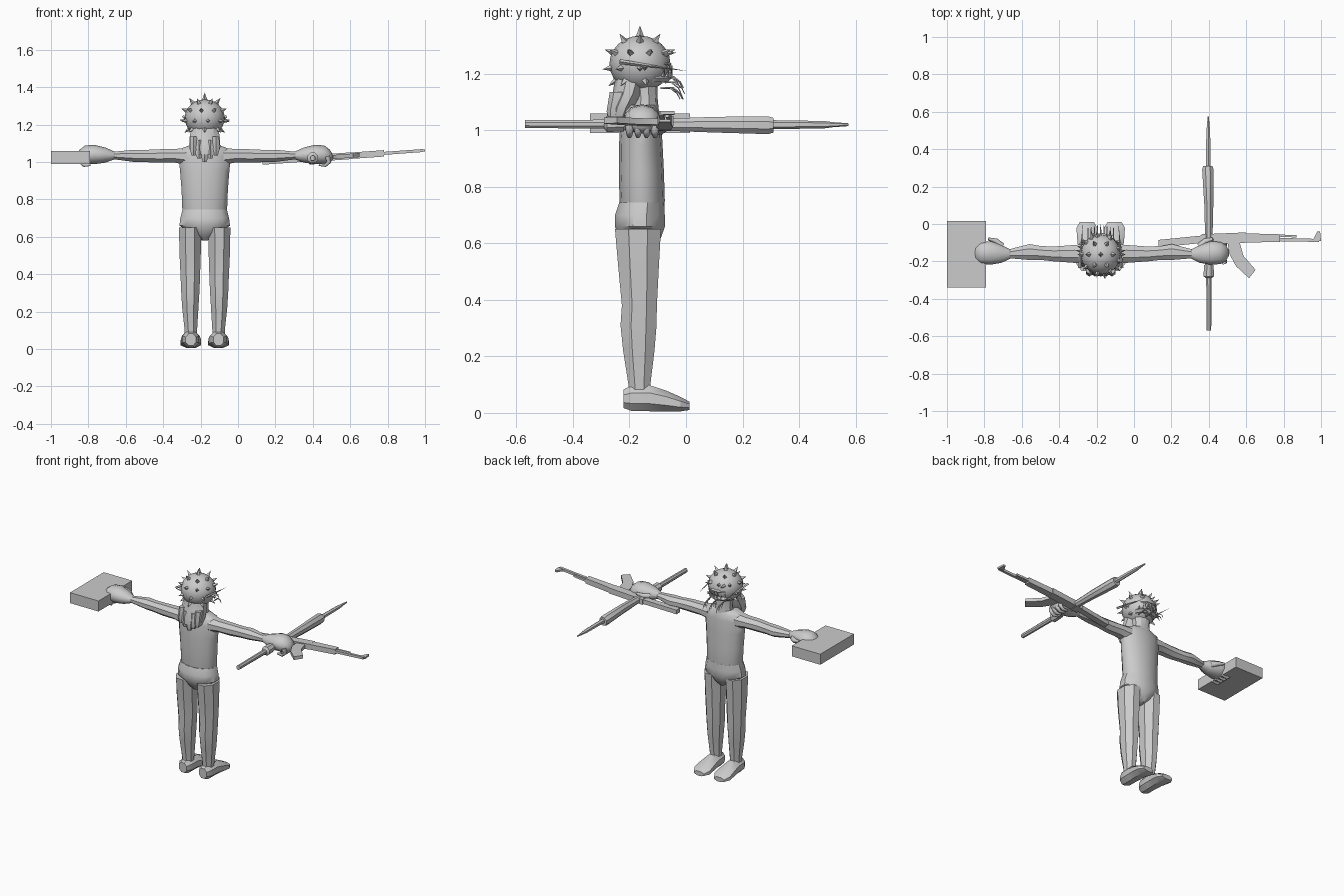
import bpy, bmesh, math
from mathutils import Vector

if "Cube" in bpy.data.objects:
    bpy.data.objects.remove(bpy.data.objects["Cube"])

GREY = bpy.data.materials.new("plain grey")
GREY.use_nodes = True
tone = (0.6, 0.6, 0.6, 1)
GREY.diffuse_color = tone
GREY.node_tree.nodes["Principled BSDF"].inputs["Base Color"].default_value = tone

CX, CY = -0.178, -0.16      # body axis
HEAD = Vector((CX, -0.163, 1.235))


def finish(name, bm, angle=30):
    bmesh.ops.recalc_face_normals(bm, faces=bm.faces)
    mesh = bpy.data.meshes.new(name)
    bm.to_mesh(mesh)
    bm.free()
    ob = bpy.data.objects.new(name, mesh)
    bpy.context.collection.objects.link(ob)
    mesh.materials.append(GREY)
    bpy.ops.object.select_all(action="DESELECT")
    ob.select_set(True)
    bpy.context.view_layer.objects.active = ob
    bpy.ops.object.shade_smooth_by_angle(angle=math.radians(angle))
    return ob


def loft(name, axis, sections, n=8, angle=30, turn=0.5):
    """Sections: position on axis, centre of the two other axes, their radii."""
    bm = bmesh.new()
    rings = []
    for t, a, b, ra, rb in sections:
        ring = []
        for i in range(n):
            w = 2 * math.pi * (i + turn) / n
            p = [a + ra * math.cos(w), b + rb * math.sin(w)]
            p.insert("xyz".index(axis), t)
            ring.append(bm.verts.new(p))
        rings.append(ring)
    for lo, hi in zip(rings, rings[1:]):
        for i in range(n):
            j = (i + 1) % n
            bm.faces.new((lo[i], lo[j], hi[j], hi[i]))
    bm.faces.new(rings[0])
    bm.faces.new(rings[-1])
    return finish(name, bm, angle)


def plate(name, outline, z, thick, slope=0.0):
    """Flat outline in plan, given thickness, rising along x by slope."""
    bm = bmesh.new()
    low = [bm.verts.new((x, y, z + slope * x - thick / 2)) for x, y in outline]
    top = [bm.verts.new((x, y, z + slope * x + thick / 2)) for x, y in outline]
    bm.faces.new(low)
    bm.faces.new(top)
    for i in range(len(low)):
        j = (i + 1) % len(low)
        bm.faces.new((low[i], low[j], top[j], top[i]))
    return finish(name, bm)


def cone(name, base, tip, r, n=4):
    base, tip = Vector(base), Vector(tip)
    d = tip - base
    bm = bmesh.new()
    bmesh.ops.create_cone(bm, cap_ends=True, segments=n, radius1=r, radius2=0, depth=d.length)
    bmesh.ops.rotate(bm, verts=bm.verts, matrix=d.to_track_quat("Z", "Y").to_matrix())
    bmesh.ops.translate(bm, verts=bm.verts, vec=(base + tip) / 2)
    return finish(name, bm)


def strand(name, points, r):
    curve = bpy.data.curves.new(name, "CURVE")
    curve.dimensions = "3D"
    curve.bevel_depth = r
    curve.bevel_resolution = 1
    curve.use_fill_caps = True
    s = curve.splines.new("POLY")
    s.points.add(len(points) - 1)
    for k, (p, q) in enumerate(zip(s.points, points)):
        p.co = (*q, 1)
        p.radius = 1 - 0.6 * k / (len(points) - 1)
    curve.materials.append(GREY)
    bpy.context.collection.objects.link(bpy.data.objects.new(name, curve))


# Torso, pelvis and neck
loft("torso", "z", [(0.70, CX, -.155, .11, .075), (0.75, CX, -.155, .123, .08),
                    (0.85, CX, -.158, .127, .08), (0.95, CX, -.16, .135, .077),
                    (1.03, CX, -.16, .143, .072), (1.07, CX, -.16, .135, .065),
                    (1.09, CX, -.16, .08, .055)], 14, 40)
loft("pelvis", "z", [(0.58, CX, -.16, .015, .04), (0.61, CX, -.16, .065, .07),
                     (0.66, CX, -.163, .14, .092), (0.70, CX, -.163, .135, .091),
                     (0.745, CX, -.157, .123, .082)], 12, 40)
loft("neck", "z", [(1.06, CX, -.15, .07, .055), (1.11, CX, -.145, .055, .045),
                   (1.18, CX, -.15, .06, .05)], 10)

for s, side in ((1, "left"), (-1, "right")):
    # Legs and feet
    x = CX + s * 0.074
    loft(side + "_leg", "z", [(0.07, x, -.165, .036, .042), (0.10, x, -.165, .036, .042),
                              (0.22, x + s * .003, -.167, .047, .06),
                              (0.31, x + s * .003, -.168, .053, .069),
                              (0.38, x + s * .003, -.165, .056, .067),
                              (0.52, x + s * .004, -.168, .062, .078),
                              (0.65, x + s * .004, -.17, .064, .088)], 8, 20)
    loft(side + "_foot", "y", [(-.222, x, .05, .03, .035), (-.19, x, .052, .048, .05),
                               (-.13, x, .052, .05, .05), (-.07, x, .042, .057, .04),
                               (-.02, x, .031, .06, .028), (.012, x, .025, .04, .016)], 8)
    # Arms and hands
    def px(d):
        return CX + s * d
    loft(side + "_arm", "x", [(px(.10), -.16, 1.03, .055, .05), (px(.16), -.16, 1.033, .05, .039),
                              (px(.25), -.16, 1.032, .043, .039), (px(.32), -.155, 1.032, .04, .035),
                              (px(.38), -.15, 1.033, .046, .035),
                              (px(.50), -.16, 1.035, .024, .02)], 8, 25)
    loft(side + "_hand", "x", [(px(.48), -.16, 1.035, .024, .02), (px(.53), -.16, 1.037, .05, .04),
                               (px(.59), -.155, 1.04, .066, .052), (px(.64), -.155, 1.038, .062, .05),
                               (px(.67), -.155, 1.03, .045, .035), (px(.685), -.155, 1.025, .015, .012)], 10, 45)
    for k in range(4):
        y = -.2 + k * .03
        strand(side + "_finger", [(px(.655), y, 1.03), (px(.665), y, 1.0),
                                  (px(.645), y, .982), (px(.61), y, .985)], .017)
    strand(side + "_thumb", [(px(.53), -.12, 1.035), (px(.56), -.09, 1.04), (px(.6), -.08, 1.05)], .02)

# Head with spikes
bm = bmesh.new()
bmesh.ops.create_uvsphere(bm, u_segments=16, v_segments=12, radius=1)
for v in bm.verts:
    v.co = HEAD + Vector((v.co.x * .107, v.co.y * .108, v.co.z * .1))
finish("head", bm, 40)
for count, lat in ((1, 90), (6, 52), (9, 22), (9, -8), (7, -35)):
    for k in range(count):
        a = 2 * math.pi * (k + (lat % 4) / 4) / count
        h = math.radians(lat)
        d = Vector((math.cos(a) * math.cos(h), math.sin(a) * math.cos(h), math.sin(h)))
        if lat < 20 and d.y > .6:
            continue
        cone("head_spike", HEAD + d * .09, HEAD + d * .136, .017)

# Face: side blades, brow, jaws, teeth and whiskers
for s in (1, -1):
    cone("side_blade", (CX + s * .112, -.235, 1.243), (CX + s * .095, .004, 1.21), .009)
    cone("cheek_spike", (CX + s * .08, -.15, 1.22), (CX + s * .137, -.14, 1.225), .016)
    cone("brow_spike", (CX + s * .045, -.085, 1.27), (CX + s * .05, -.035, 1.275), .014)
for name, z in (("upper_jaw", 1.235), ("lower_jaw", 1.185)):
    loft(name, "z", [(z - .014, CX, -.125, .07, .062), (z, CX, -.12, .08, .072),
                     (z + .014, CX, -.125, .07, .062)], 12)
for k in range(7):
    x = CX + (k - 3) * .02
    y = -.055 - abs(k - 3) ** 2 * .003
    cone("upper_tooth", (x, y, 1.228), (x, y + .008, 1.2), .008)
    cone("lower_tooth", (x + .01, y, 1.19), (x + .01, y + .006, 1.215), .007)
for k in range(9):
    x = CX + (k - 4) * .017
    y = -.075 - abs(k - 4) * .004
    drop = .02 * (k % 3)
    strand("whisker", [(x, y, 1.19 - drop), (x, y + .035, 1.19 - drop),
                       (x, y + .06, 1.17 - drop), (x, y + .07, 1.15 - drop)], .004)

# Hair falling down the back
loft("hair", "z", [(1.19, CX, -.19, .075, .06), (1.13, CX, -.205, .085, .055),
                   (1.08, CX, -.228, .088, .05), (1.04, CX, -.24, .075, .04)], 10)
for k in range(5):
    x = CX + (k - 2) * .03
    z = 1.0 + abs(k - 2) * .018
    loft("hair_lock", "z", [(z, x, -.26, .012, .012), (z + .03, x, -.255, .022, .026),
                            (z + .1, x, -.24, .02, .03)], 6)

# Flat box held in the right hand
plate("box", [(-1, -.34), (-.79, -.34), (-.79, .015), (-1, .015)], 1.025, .07)

# Rifle lying on its side, rising towards the muzzle
Z, SLOPE = 0.99, 0.072
plate("rifle_stock", [(.13, -.125), (.13, -.085), (.38, -.06), (.38, -.1)], Z, .028, SLOPE)
plate("rifle_receiver", [(.36, -.11), (.36, -.055), (.6, -.045), (.6, -.1)], Z, .036, SLOPE)
plate("rifle_handguard", [(.59, -.1), (.59, -.05), (.78, -.055), (.78, -.095)], Z, .034, SLOPE)
plate("rifle_magazine", [(.50, -.1), (.565, -.1), (.585, -.17), (.65, -.245),
                         (.615, -.29), (.545, -.225), (.51, -.16)], Z, .022, SLOPE)
plate("rifle_grip", [(.40, -.1), (.44, -.1), (.42, -.19), (.38, -.185)], Z, .026, SLOPE)
plate("rifle_barrel", [(.77, -.092), (.77, -.074), (.99, -.08), (.99, -.096)], Z, .016, SLOPE)
plate("rifle_gas_tube", [(.77, -.068), (.77, -.056), (.87, -.06), (.87, -.072)], Z, .014, SLOPE)
plate("rifle_front_sight", [(.955, -.09), (1, -.09), (.995, -.04), (.98, -.04)], Z, .012, SLOPE)

# Long weapon crossing the rifle
loft("long_weapon_rear", "y", [(-.57, .4, 1.022, .014, .015), (-.29, .4, 1.022, .015, .017),
                               (-.28, .4, 1.022, .031, .03), (-.22, .4, 1.022, .027, .028)], 8)
loft("long_weapon_body", "y", [(-.22, .4, 1.022, .022, .022), (-.05, .4, 1.02, .022, .024),
                               (.10, .4, 1.02, .026, .03), (.29, .395, 1.018, .033, .034),
                               (.31, .395, 1.018, .027, .028)], 8)
loft("long_weapon_shaft", "y", [(.30, .397, 1.02, .014, .016), (.49, .397, 1.02, .012, .013),
                                (.52, .397, 1.02, .009, .009), (.575, .397, 1.02, .004, .005)], 6)
